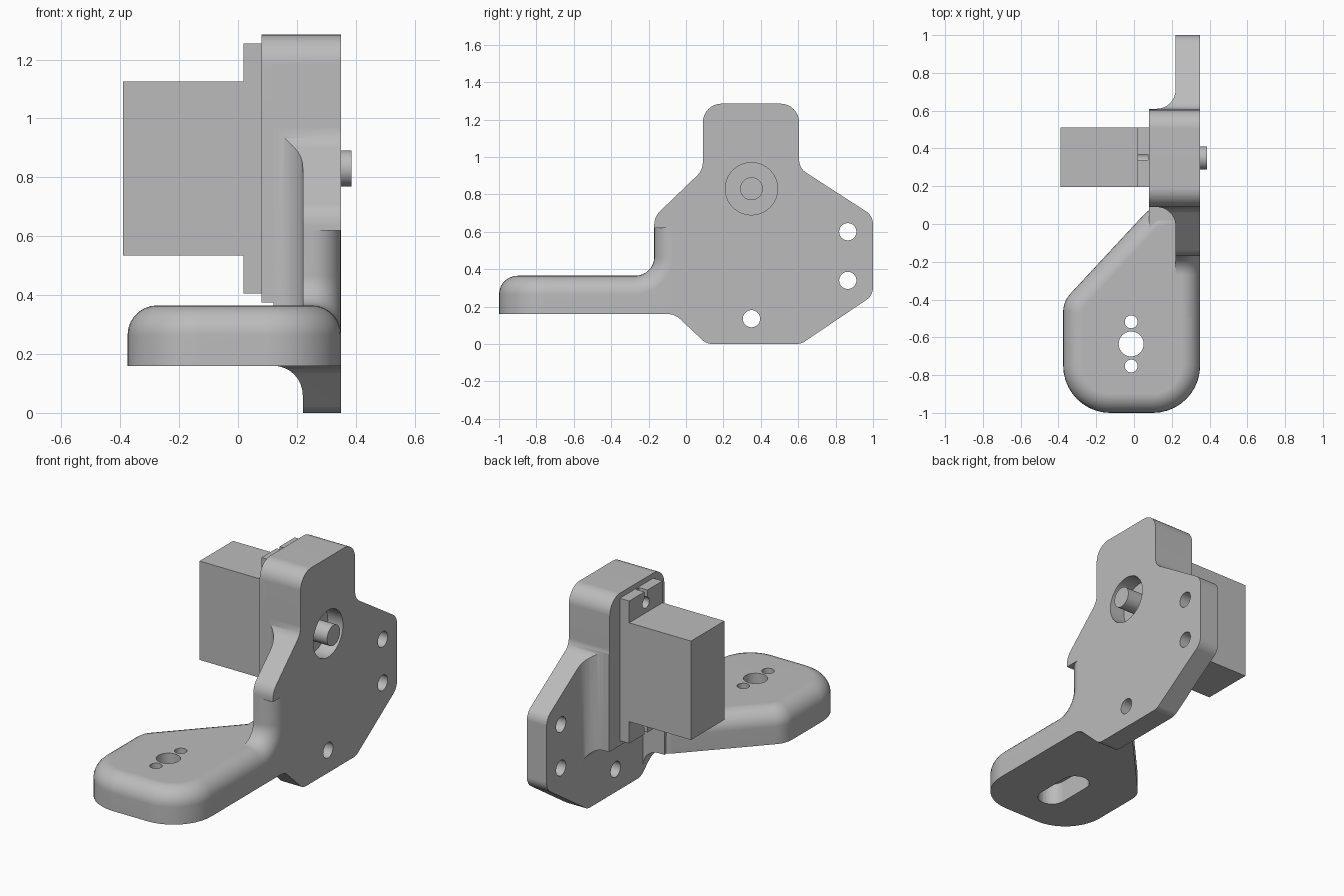
import bpy
import bmesh
from math import pi, cos, sin, tan
from mathutils import Vector

if "Cube" in bpy.data.objects:
    bpy.data.objects.remove(bpy.data.objects["Cube"], do_unlink=True)

GREY = (0.5, 0.5, 0.5, 1)
mat = bpy.data.materials.new("light grey")
mat.use_nodes = True
mat.diffuse_color = GREY
mat.node_tree.nodes["Principled BSDF"].inputs["Base Color"].default_value = GREY


def rounded(corners, steps=8):
    """Outline from (a, b, radius) corners, with arcs at the corners."""
    out = []
    for i, (a, b, r) in enumerate(corners):
        p = Vector((a, b))
        if r == 0:
            out.append(p)
            continue
        u = (Vector(corners[i - 1][:2]) - p).normalized()
        v = (Vector(corners[(i + 1) % len(corners)][:2]) - p).normalized()
        half = u.angle(v) / 2
        centre = p + (u + v).normalized() * (r / sin(half))
        start = p + u * (r / tan(half)) - centre
        sweep = start.angle_signed(p + v * (r / tan(half)) - centre)
        for k in range(steps + 1):
            t = -sweep * k / steps
            out.append(centre + Vector((start.x * cos(t) - start.y * sin(t),
                                        start.x * sin(t) + start.y * cos(t))))
    return out


def circle(a, b, r, n=40):
    return [Vector((a + r * cos(2 * pi * i / n), b + r * sin(2 * pi * i / n))) for i in range(n)]


def rect(a0, b0, a1, b1):
    return rounded([(a0, b0, 0), (a1, b0, 0), (a1, b1, 0), (a0, b1, 0)])


def prism(name, outline, axis, lo, hi, bevel_rule=None, bevel=0.1):
    """Extrude an outline along an axis; round the edges chosen by the rule."""
    place = {"x": lambda p, h: (h, p.x, p.y),
             "y": lambda p, h: (p.x, h, p.y),
             "z": lambda p, h: (p.x, p.y, h)}[axis]
    bm = bmesh.new()
    low = [bm.verts.new(place(p, lo)) for p in outline]
    high = [bm.verts.new(place(p, hi)) for p in outline]
    bm.faces.new(low)
    bm.faces.new(high)
    for i in range(len(low)):
        bm.faces.new((low[i - 1], low[i], high[i], high[i - 1]))
    bmesh.ops.recalc_face_normals(bm, faces=bm.faces)
    if bevel_rule:
        edges = [e for e in bm.edges if all(bevel_rule(v.co) for v in e.verts)]
        bmesh.ops.bevel(bm, geom=edges, offset=bevel, segments=7, profile=0.5,
                        affect="EDGES", clamp_overlap=False)
    mesh = bpy.data.meshes.new(name)
    bm.to_mesh(mesh)
    bm.free()
    mesh.materials.append(mat)
    ob = bpy.data.objects.new(name, mesh)
    bpy.context.collection.objects.link(ob)
    return ob


def activate(ob):
    bpy.ops.object.select_all(action="DESELECT")
    ob.select_set(True)
    bpy.context.view_layer.objects.active = ob


def cut(ob, *cutter):
    """Subtract a prism from an object."""
    tool = prism("cutter", *cutter)
    tool.hide_render = True
    activate(ob)
    mod = ob.modifiers.new("cut", "BOOLEAN")
    mod.operation = "DIFFERENCE"
    mod.solver = "EXACT"
    mod.object = tool
    bpy.ops.object.modifier_apply(modifier=mod.name)
    bpy.data.objects.remove(tool, do_unlink=True)


def finish(ob):
    activate(ob)
    bpy.ops.object.shade_smooth_by_angle()
    mod = ob.modifiers.new("even_shading", "WEIGHTED_NORMAL")
    mod.keep_sharp = True


# Side plate with thick motor tower, first as one block
plate = prism("side_plate", rounded([
    (-0.11, 0.16, 0), (-0.06, 0.16, 0.1), (0.11, 0, 0.08), (0.615, 0, 0.08),
    (1, 0.26, 0.08), (1, 0.685, 0.08), (0.605, 0.94, 0.08), (0.605, 1.285, 0.1),
    (0.09, 1.285, 0.1), (0.09, 0.93, 0.1), (-0.17, 0.68, 0.1), (-0.17, 0.62, 0),
    (-0.07, 0.62, 0), (-0.07, 0.2, 0), (-0.11, 0.2, 0)]), "x", 0.08, 0.35)

# Thin the plate around the tower, leaving filleted roots
R = 0.1
cut(plate, rounded([(-1, 0.61, 0), (0.22, 0.61, R), (0.22, 2, 0), (-1, 2, 0)]), "z", -1, 2)
cut(plate, rounded([(-1, -1, 0), (0.22, -1, 0), (0.22, 0.09, R), (-1, 0.09, 0)]), "z", 0.36, 2)
cut(plate, rounded([(-1, -1, 0), (0.22, -1, 0), (0.22, 0.375, R), (-1, 0.375, 0)]), "y", 0.09, 2)
cut(plate, rounded([(-1, -1, 0), (0.22, -1, 0), (0.22, 0.16, R), (-1, 0.16, 0)]), "y", -1, 0.091)

# Screw holes and shaft recess
for y, z in ((0.865, 0.6), (0.865, 0.34), (0.35, 0.135)):
    cut(plate, circle(y, z, 0.046), "x", 0, 1)
cut(plate, circle(0.35, 0.83, 0.14), "x", 0.25, 1)
finish(plate)

# Curved web joining the plate to the foot, with its outer edge rounded
web = prism("foot_web", rounded([
    (-0.5, 0.2, 0), (0.05, 0.2, 0), (0.05, 0.62, 0), (-0.17, 0.62, 0),
    (-0.17, 0.365, 0.1), (-0.5, 0.365, 0)]), "x", 0.22, 0.35,
    lambda c: c.x > 0.34 and c.z > 0.36 and c.y < -0.16)
finish(web)

# Foot arm with rounded top rim
foot = prism("foot_arm", rounded([
    (0.35, -1, 0.25), (0.35, 0.09, 0), (0.09, 0.09, 0.12),
    (-0.375, -0.41, 0.14), (-0.375, -1, 0.25)], 10), "z", 0.16, 0.365,
    lambda c: c.z > 0.36)
for dy, r in ((0, 0.066), (0.117, 0.034), (-0.117, 0.034)):
    cut(foot, circle(-0.015, -0.635 + dy, r), "z", 0, 1)
# Stadium slot in the underside
cut(foot, rounded([(-0.095, -0.815, 0.079), (0.065, -0.815, 0.079),
                   (0.065, -0.455, 0.079), (-0.095, -0.455, 0.079)]), "z", 0, 0.29)
finish(foot)

# Motor body, mounting flange and output shaft
motor = prism("motor_body", rect(0.195, 0.535, 0.51, 1.125), "x", -0.39, 0.03)
flange = prism("motor_flange", rect(0.195, 0.405, 0.51, 1.255), "x", 0.018, 0.08)
for side in (-1, 1):
    hole = 0.83 + side * 0.355
    tip = 0.83 + side * 0.5
    cut(flange, circle(0.3525, hole, 0.032, 24), "x", -1, 0.075)
    cut(flange, rect(0.338, min(hole, tip), 0.367, max(hole, tip)), "x", -1, 0.075)
finish(flange)
shaft = prism("motor_shaft", circle(0.35, 0.83, 0.061), "x", 0.22, 0.386)
finish(shaft)
